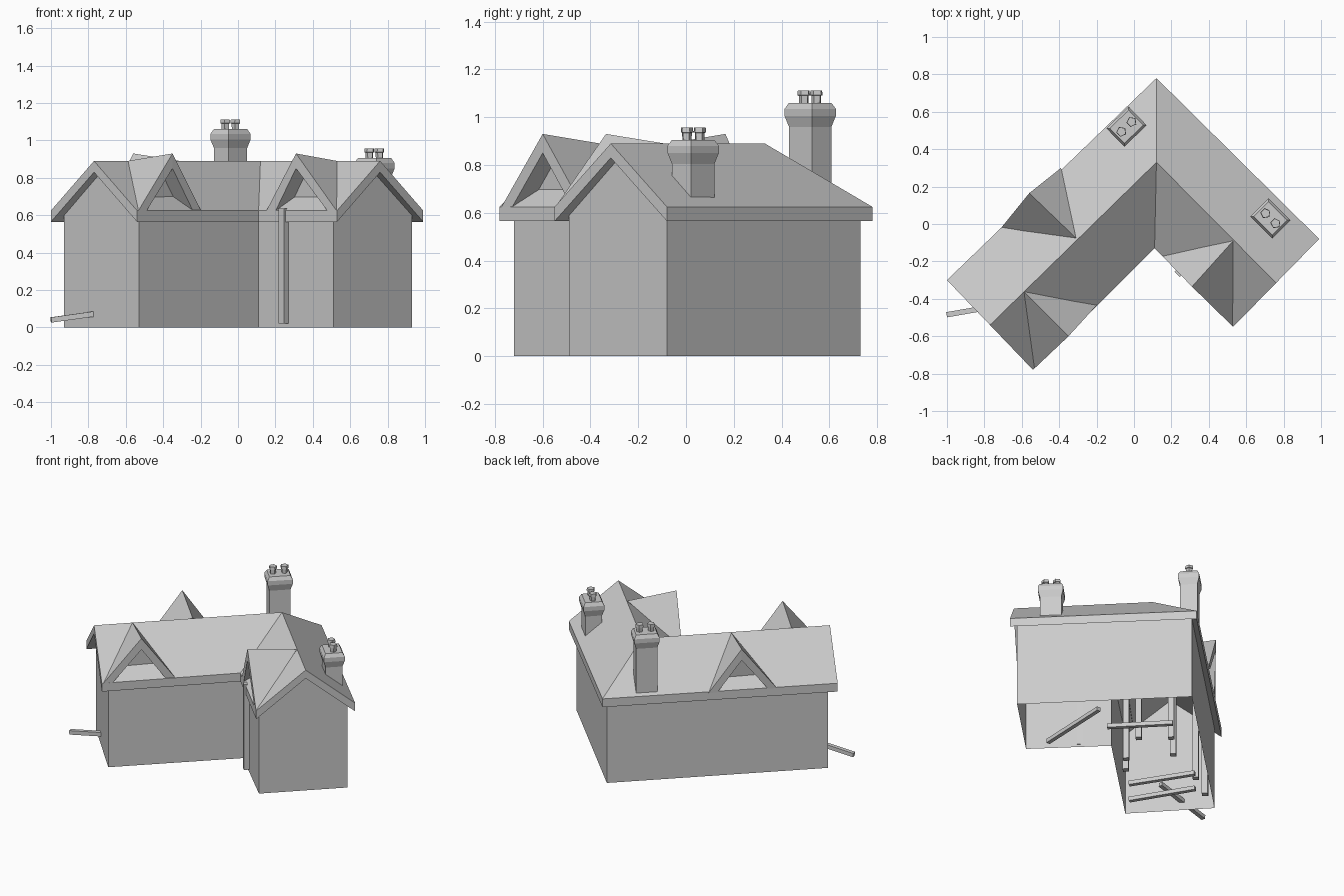
import bpy, bmesh, math
from mathutils import Vector, Matrix

cube = bpy.data.objects.get("Cube")
if cube:
    bpy.data.objects.remove(cube, do_unlink=True)

# Single plain grey
grey = bpy.data.materials.new("plain_grey")
grey.use_nodes = True
grey.diffuse_color = (0.6, 0.6, 0.6, 1)
grey.node_tree.nodes["Principled BSDF"].inputs["Base Color"].default_value = (0.6, 0.6, 0.6, 1)


def make(name, verts, faces, recalc=True):
    mesh = bpy.data.meshes.new(name)
    mesh.from_pydata([tuple(v) for v in verts], [], faces)
    if recalc:
        bm = bmesh.new()
        bm.from_mesh(mesh)
        bmesh.ops.recalc_face_normals(bm, faces=bm.faces)
        bm.to_mesh(mesh)
        bm.free()
    mesh.materials.append(grey)
    obj = bpy.data.objects.new(name, mesh)
    bpy.context.collection.objects.link(obj)
    return obj


def slab(name, verts, faces, drop):
    """Thicken a sheet of faces straight downwards."""
    n = len(verts)
    edges = [(f[i], f[(i + 1) % len(f)]) for f in faces for i in range(len(f))]
    rim = [e for e in edges if (e[1], e[0]) not in edges]
    low = [Vector(v) - Vector((0, 0, drop)) for v in verts]
    make(name, list(verts) + low,
         faces + [tuple(i + n for i in reversed(f)) for f in faces]
         + [(b, a, a + n, b + n) for a, b in rim])


def loft(name, rings):
    """Join equal rings of points into a closed solid."""
    n = len(rings[0])
    faces = [tuple(range(n)), tuple(range((len(rings) - 1) * n, len(rings) * n))]
    for k in range(len(rings) - 1):
        for i in range(n):
            j = (i + 1) % n
            faces.append((k * n + i, k * n + j, (k + 1) * n + j, (k + 1) * n + i))
    return make(name, [p for r in rings for p in r], faces)


def bar(name, a, b, w):
    """Square timber between two points."""
    a, b = Vector(a), Vector(b)
    d = (b - a).normalized()
    side = d.cross(Vector((0, 0, 1)))
    side = side.normalized() if side.length > 0.01 else Vector((0.7, 0.7, 0))
    up = side.cross(d)
    loft(name, [[p + (side * s + up * t) * w / 2
                 for s, t in ((-1, -1), (1, -1), (1, 1), (-1, 1))] for p in (a, b)])


# Walls: L-shaped outline with two gable ends, open underneath
outline = [(0.12, 0.73), (-0.93, -0.29), (-0.53, -0.72),
           (0.11, -0.10), (0.51, -0.49), (0.93, -0.08)]
n = len(outline)
verts = [(x, y, z) for z in (0, 0.6) for x, y in outline]
faces = []
for i in range(n):
    j = (i + 1) % n
    face = [i, j, n + j, n + i]
    if i in (1, 4):
        mid = (Vector(verts[n + i]) + Vector(verts[n + j])) / 2
        verts.append((mid.x, mid.y, 0.84))
        face.insert(3, len(verts) - 1)
    faces.append(tuple(face))
make("walls", verts, faces, recalc=False)

# Main roof with hip and valley at the corner
EAVE, RIDGE = 0.625, 0.89
eaves = [(0.12, 0.78), (-1.0, -0.30), (-0.54, -0.78),
         (0.11, -0.13), (0.53, -0.55), (0.99, -0.08)]
ridge = [(0.12, 0.33), (-0.77, -0.54), (0.76, -0.315)]
slab("main_roof", [(x, y, EAVE) for x, y in eaves] + [(x, y, RIDGE) for x, y in ridge],
     [(0, 1, 7, 6), (2, 3, 6, 7), (3, 4, 8, 6), (5, 0, 6, 8)], 0.06)


# Dormers: triangular roof, framed front and recessed gable panel
def dormer(name, back, peak, left, right):
    B = Vector((*back, RIDGE))
    P = Vector((*peak, 0.93))
    L, R = Vector((*left, 0.62)), Vector((*right, 0.62))
    drop = Vector((0, 0, 0.08))
    p, l, r = P - drop, L.lerp(R, 0.13), R.lerp(L, 0.13)
    inward = B - P
    inward.z = 0
    inward = inward.normalized() * 0.09
    make(name + "_roof", [B, P, L, R, p, l, r, B - drop],
         [(0, 1, 2), (0, 3, 1), (1, 4, 5, 2), (1, 3, 6, 4),
          (7, 5, 4), (7, 4, 6), (0, 2, 5, 7), (0, 7, 6, 3)])
    make(name + "_gable", [v + inward for v in (p, l, r)], [(0, 1, 2)], recalc=False)


dormer("inner_dormer_long_wing", (-0.59, -0.36), (-0.35, -0.60), (-0.535, -0.775), (-0.195, -0.43))
dormer("inner_dormer_short_wing", (0.53, -0.09), (0.31, -0.335), (0.15, -0.17), (0.53, -0.55))
dormer("rear_dormer", (-0.31, -0.075), (-0.56, 0.165), (-0.39, 0.30), (-0.71, -0.02))


# Chimneys with flared caps and five-sided pots
def chimney(name, x, y, top, angle, base):
    turn = Matrix.Translation((x, y, 0)) @ Matrix.Rotation(math.radians(angle), 4, 'Z')
    levels = [(base, 0.070, 0.056), (top - 0.10, 0.070, 0.056), (top - 0.055, 0.083, 0.069),
              (top - 0.025, 0.083, 0.069), (top, 0.070, 0.056)]
    loft(name, [[turn @ Vector((sx * a, sy * b, z))
                 for sx, sy in ((-1, -1), (1, -1), (1, 1), (-1, 1))] for z, a, b in levels])
    for k in (-1, 1):
        pot = [(top - 0.005, 0.020), (top + 0.03, 0.022), (top + 0.032, 0.028), (top + 0.052, 0.026)]
        loft(name + "_pot", [[turn @ Vector((k * 0.038 + r * math.cos(i * math.tau / 5),
                                             r * math.sin(i * math.tau / 5), z))
                              for i in range(5)] for z, r in pot])


chimney("tall_chimney", -0.04, 0.52, 1.06, 44, 0.62)
chimney("short_chimney", 0.73, 0.03, 0.905, -45, 0.62)

# Post under the eave at the inner corner
bar("eave_post", (0.245, -0.255, 0.02), (0.245, -0.255, 0.635), 0.04)

# Timber posts inside the shell
for x, y in [(-0.30, 0.04), (-0.19, -0.31), (0.01, 0.06), (-0.10, -0.20),
             (-0.61, -0.10), (-0.79, -0.22), (-0.15, 0.20)]:
    bar("inside_post", (x, y, 0.02), (x, y, 0.6), 0.04)

# Loose rails near the ground
rails = [((-1.0, -0.485, 0.04), (-0.57, -0.41, 0.10)),
         ((0.27, 0.05, 0.02), (-0.03, 0.36, 0.02)),
         ((0.44, -0.35, 0.02), (0.46, 0.19, 0.02)),
         ((-0.32, -0.43, 0.02), (-0.56, -0.05, 0.02)),
         ((-0.455, -0.59, 0.02), (-0.69, -0.20, 0.02))]
for a, b in rails:
    bar("loose_rail", a, b, 0.028)
